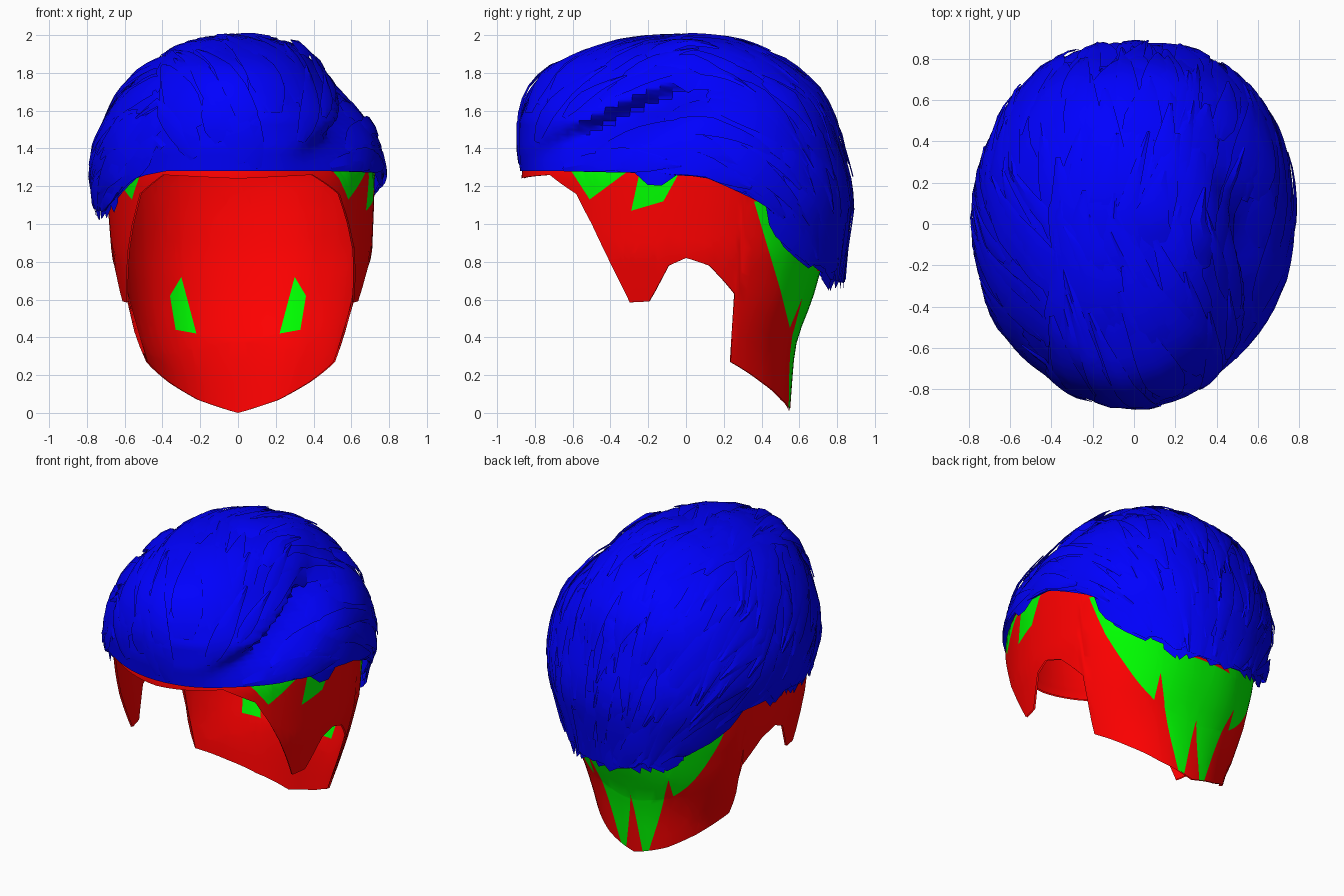
import bpy, bmesh, math, random
from mathutils import Vector
from mathutils.bvhtree import BVHTree

if "Cube" in bpy.data.objects:
    bpy.data.objects.remove(bpy.data.objects["Cube"])

random.seed(4)

def material(name, rgb):
    m = bpy.data.materials.new(name)
    m.diffuse_color = (*rgb, 1)
    m.use_nodes = True
    m.node_tree.nodes["Principled BSDF"].inputs["Base Color"].default_value = m.diffuse_color
    return m

RED = material("red", (1, 0, 0))
GREEN = material("green", (0, 1, 0))
BLUE = material("blue", (0, 0, 1))

def lerp_keys(keys, t):
    """Interpolate rows whose first entry is the key (ascending)."""
    if t <= keys[0][0]:
        return keys[0][1:]
    for a, b in zip(keys, keys[1:]):
        if t <= b[0]:
            k = (t - a[0]) / (b[0] - a[0])
            return [p + (q - p) * k for p, q in zip(a[1:], b[1:])]
    return keys[-1][1:]

# Horizontal sections: z, left, right, front, back half-widths
HAIR = [(.6, .6, .6, .87, .80), (.9, .685, .685, .87, .84), (1.1, .735, .745, .87, .87),
        (1.25, .76, .76, .875, .85), (1.4, .74, .74, .89, .805), (1.55, .685, .68, .88, .77),
        (1.68, .615, .57, .83, .71), (1.8, .51, .45, .735, .585), (1.88, .38, .38, .56, .46),
        (1.94, .25, .3, .36, .32), (1.965, .14, .18, .2, .19), (1.978, 0, 0, 0, 0)]
SCALP = [(0, .45, .45, .87, .55), (.27, .52, .55, .87, .57), (.4, .58, .6, .87, .59),
         (.6, .63, .655, .87, .67), (.85, .67, .71, .87, .74), (1.1, .69, .72, .87, .78),
         (1.27, .71, .725, .87, .79), (1.4, .69, .70, .84, .77), (1.55, .64, .63, .83, .72),
         (1.68, .56, .51, .76, .64), (1.8, .4, .34, .6, .46), (1.88, .2, .2, .3, .25),
         (1.91, 0, 0, 0, 0)]
# Lower rims: angle from the front (90 = right side), height
HAIR_RIM = [(0, 1.28), (40, 1.28), (75, 1.27), (95, 1.25), (115, 1.11), (135, .9), (152, .71),
            (180, .69), (205, .74), (225, .93), (245, 1.08), (270, 1.1), (288, 1.06),
            (300, 1.13), (316, 1.25), (330, 1.28), (360, 1.28)]
SCALP_RIM = [(0, 1.24), (34, 1.26), (48, 1.16), (55, 1.0), (66, .7), (70, .585), (77, .59),
             (79, .64), (84, .78), (90, .82), (98, .78), (106, .68), (110, .63), (112, .27),
             (134, .16), (155, .07), (180, 0)]

def parting(p):
    """Height above the parting line."""
    return p.z - (1.4 + (p.y + .72) * .44)

def groove(p):
    """Press in the parting that runs back along the right side."""
    if p.x <= 0:
        return p
    d = parting(p)
    fade = min(1, max(0, (.25 - p.y) / .35)) * min(1, max(0, (p.y + .85) / .12))
    g = math.exp(-(d / (.05 if d > 0 else .12)) ** 2) * fade
    p.x *= 1 - g * min(.25, .12 + max(0, p.y + .72) * .4)
    return p

def surface(table, deg, z):
    l, r, f, b = lerp_keys(table, z)
    s, c = math.sin(math.radians(deg)), math.cos(math.radians(deg))
    e = .9 if c < 0 else 1
    x = math.copysign(abs(s) ** e, s) * (r if s > 0 else l)
    y = -c * f if c > 0 else abs(c) ** e * b
    return groove(Vector((x, y, z)))

def finish(name, bm, mats, angle):
    me = bpy.data.meshes.new(name)
    bm.to_mesh(me)
    ob = bpy.data.objects.new(name, me)
    bpy.context.collection.objects.link(ob)
    for m in mats:
        me.materials.append(m)
    bpy.ops.object.select_all(action='DESELECT')
    ob.select_set(True)
    bpy.context.view_layer.objects.active = ob
    bpy.ops.object.shade_smooth_by_angle(angle=math.radians(angle))

def shell(table, rim, angles, rows):
    """Dome of rings running from the crown down to the rim."""
    bm = bmesh.new()
    top = table[-1][0]
    pole = bm.verts.new((0, 0, top))
    cols = []
    for a in angles:
        low = rim(a)
        cols.append([bm.verts.new(surface(table, a, top - (top - low) * ((i + 1) / rows) ** 1.5))
                     for i in range(rows)])
    for c, d in zip(cols, cols[1:] + cols[:1]):
        bm.faces.new((pole, c[0], d[0]))
        for i in range(rows - 1):
            bm.faces.new((c[i], c[i + 1], d[i + 1], d[i]))
    bmesh.ops.recalc_face_normals(bm, faces=bm.faces)
    return bm

def inside(poly, u, v):
    hit = False
    for (a, b), (c, d) in zip(poly, poly[1:] + poly[:1]):
        if (b > v) != (d > v) and u < (c - a) * (v - b) / (d - b) + a:
            hit = not hit
    return hit

def paint(bm, poly, axis, mirror=1):
    """Cut a patch outline, seen along x or y, into the shell and colour it green."""
    u = 1 - axis                          # the horizontal axis of the outline
    poly = [(a * mirror, b) for a, b in poly]
    def near(f):
        c = f.calc_center_median()
        return c.y > .3 if axis == 1 else min(p[0] for p in poly) - .1 < c.y < max(p[0] for p in poly) + .1
    for (a, b), (c, d) in zip(poly, poly[1:] + poly[:1]):
        co, no = Vector((0, 0, b)), Vector((0, 0, a - c))
        co[u], no[u] = a, d - b
        fs = [f for f in bm.faces if near(f)]
        geom = fs + list({e for f in fs for e in f.edges}) + list({v for f in fs for v in f.verts})
        bmesh.ops.bisect_plane(bm, geom=geom, plane_co=co, plane_no=no.normalized(), dist=1e-5)
    for f in bm.faces:
        c = f.calc_center_median()
        if near(f) and inside(poly, c[u], c.z):
            f.material_index = 1

# Scalp: painted outer skin and a slightly smaller inner lining
SIDE_PATCHES = [[(-.62, 1.3), (-.28, 1.3), (-.51, 1.13)],
                [(-.24, 1.3), (-.02, 1.3), (-.12, 1.12), (-.29, 1.07)],
                [(.36, 1.12), (.8, 1.1), (.72, .8), (.62, .62), (.55, .45), (.5, .65)]]
NAPE_PATCH = [(0, .75), (.36, .75), (.24, .45), (.1, .02), (.06, .02), (0, .4)]
LINING_PATCH = [(.3, .72), (.36, .62), (.33, .44), (.22, .42)]
half = sorted(set(range(0, 181, 4)) | {a for a, _ in SCALP_RIM})
angles = half + [360 - a for a in reversed(half[1:-1])]
scalp_rim = lambda a: lerp_keys(SCALP_RIM, a if a <= 180 else 360 - a)[0]

bm = shell(SCALP, scalp_rim, angles, 30)
for patch in SIDE_PATCHES:
    paint(bm, patch, 0)
for m in (1, -1):
    paint(bm, NAPE_PATCH, 1, m)
finish("scalp", bm, (RED, GREEN), 40)

bm = shell(SCALP, scalp_rim, angles, 30)
for v in bm.verts:
    v.co.x *= .985
    v.co.y *= .985
    if v.co.z > 1.3:
        v.co.z -= .015
for m in (1, -1):
    paint(bm, LINING_PATCH, 1, m)
bmesh.ops.reverse_faces(bm, faces=bm.faces)
finish("scalp_lining", bm, (RED, GREEN), 40)

# Hair body
hair_bm = shell(HAIR, lambda a: lerp_keys(HAIR_RIM, a)[0], list(range(0, 360, 5)), 36)
tree = BVHTree.FromBMesh(hair_bm)
faces = list(hair_bm.faces)
starts = [(f.calc_center_median(), f.normal.copy())
          for f in random.choices(faces, [f.calc_area() for f in faces], k=340)]
finish("hair_body", hair_bm, (BLUE,), 40)

def in_parting(p):
    return p.x > .3 and p.y < .05 and -.09 < parting(p) < .05

def flow(p):
    """Combing direction: swept back from the brow, down at the back."""
    if p.y < .2 and p.x > .4 and parting(p) < .02:
        return Vector((0, 1, -.15 - max(0, p.y + .2)))
    if p.y < .2 and p.x < -.4:
        return Vector((-.4, .8, -.6))
    return Vector((-.35 if p.y < 0 else .15, 1, -1.5 * (p.y + .1)))

# Overlapping hair strands: flat ribbons laid along the body
bm = bmesh.new()
for p, n in starts:
    width, lift = random.uniform(.04, .1), random.uniform(.006, .034)
    steps, turn = random.randint(5, 10), random.uniform(-.2, .2)
    prev = None
    for i in range(steps + 1):
        d = flow(p)
        d = d - n * d.dot(n)
        if d.length < .05 or in_parting(p):
            break
        d.normalize()
        across = n.cross(d)
        d = (d + across * turn).normalized()
        k = i / steps
        w = width * min(.4 + 3 * k, 1 - .85 * max(0, k - .4) / .6)
        row = []
        for s in (-1, 0, 1):
            q = p + across * w * s
            loc, nn, _, dist = tree.find_nearest(q)
            base = loc if dist < .05 else q
            row.append(bm.verts.new(base + nn * (lift * (.2 + .8 * min(1, k * 2.5))
                                                 + (.006 if s == 0 else 0))))
        if prev:
            for j in range(2):
                bm.faces.new((prev[j], row[j], row[j + 1], prev[j + 1]))
        prev = row
        loc, nn, _, dist = tree.find_nearest(p + d * .08)
        if dist > .03:
            break
        p, n = loc, nn
bmesh.ops.delete(bm, geom=[v for v in bm.verts if not v.link_faces], context='VERTS')
finish("hair_strands", bm, (BLUE,), 25)

# Ragged tips hanging at the nape and the left temple
bm = bmesh.new()
for a in list(range(140, 222, 6)) + list(range(262, 300, 6)):
    z = lerp_keys(HAIR_RIM, a)[0]
    tip = surface(HAIR, a + random.uniform(-4, 4), z) - Vector((0, 0, random.uniform(.01, .07)))
    ring = [surface(HAIR, a - 5, z + .15), surface(HAIR, a - 4, z), tip,
            surface(HAIR, a + 4, z), surface(HAIR, a + 5, z + .15)]
    out = random.uniform(.01, .03)
    bm.faces.new([bm.verts.new(v + Vector((v.x, v.y, 0)) * out) for v in ring])
finish("hair_tips", bm, (BLUE,), 30)
